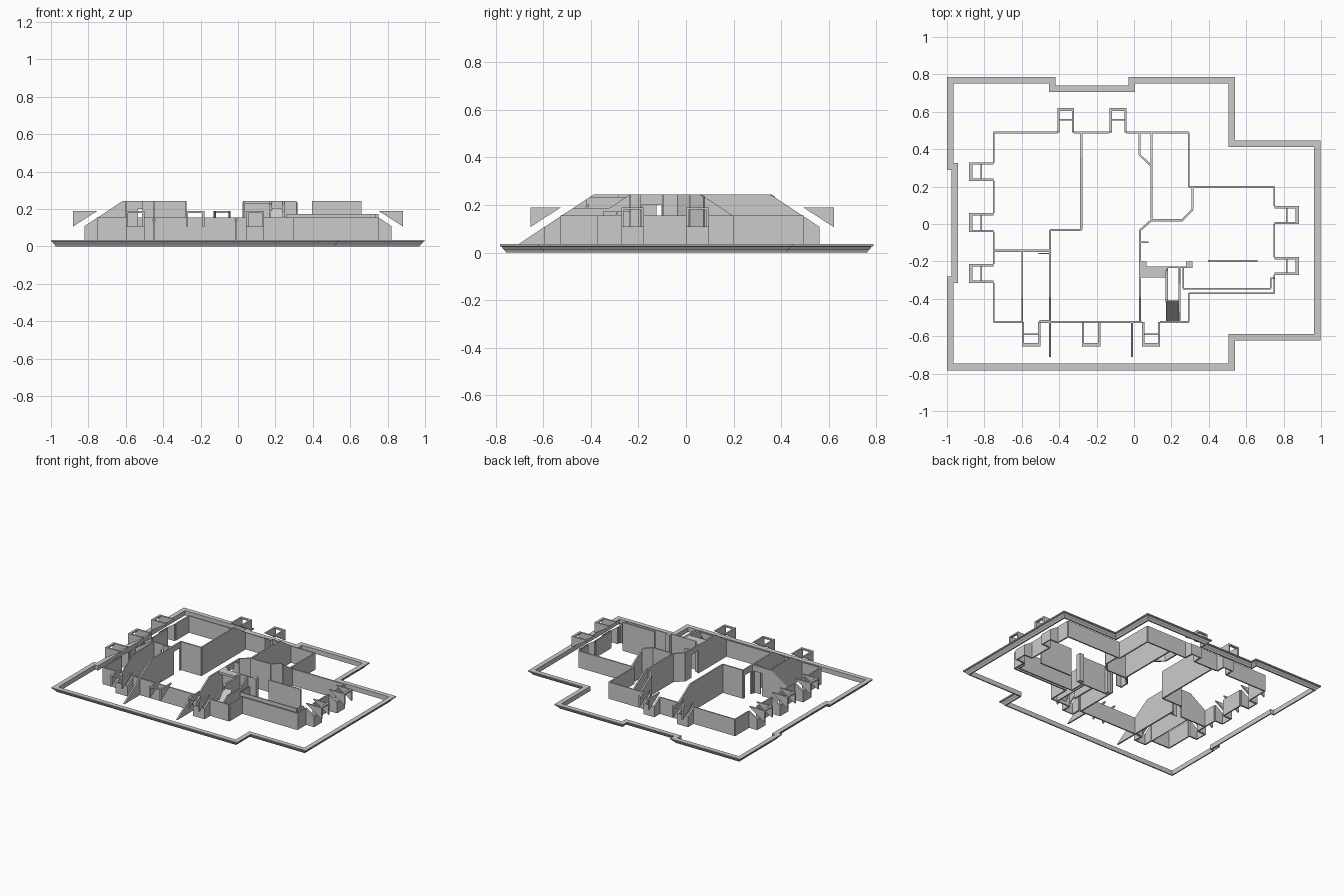
import bpy, bmesh, math
from mathutils import Vector

if "Cube" in bpy.data.objects:
    bpy.data.objects.remove(bpy.data.objects["Cube"])

FLOOR, KNEE, CEIL, PITCH = 0.03, 0.155, 0.243, 0.66


def roof(x, y):
    """Underside of the hipped roof (main block plus east wing), capped at the ceiling."""
    main = min(x + .75, .293 - x, y + .523, .49 - y)
    wing = min(x + .75, .75 - x, y + .37, .197 - y)
    return max(FLOOR + .002, min(CEIL, KNEE + PITCH * max(main, wing)))


def finish(name, bm):
    bmesh.ops.recalc_face_normals(bm, faces=bm.faces)
    me = bpy.data.meshes.new(name)
    bm.to_mesh(me)
    bm.free()
    ob = bpy.data.objects.new(name, me)
    bpy.context.collection.objects.link(ob)
    return ob


def prism(name, pts, depth):
    """Extrude a flat 3D outline by a depth vector."""
    bm = bmesh.new()
    f = bm.faces.new([bm.verts.new(p) for p in pts])
    r = bmesh.ops.extrude_face_region(bm, geom=[f])
    bmesh.ops.translate(bm, vec=depth, verts=[v for v in r['geom'] if isinstance(v, bmesh.types.BMVert)])
    return finish(name, bm)


def box(name, x0, x1, y0, y1, z0, z1):
    return prism(name, [(x0, y0, z0), (x1, y0, z0), (x1, y1, z0), (x0, y1, z0)], Vector((0, 0, z1 - z0)))


def wall(name, a, b, th=.011, top=None, doors=(), head=.19):
    """Upright wall from a to b; its top follows the roof, doors are (start, end) distances."""
    a, b = Vector(a), Vector(b)
    L = (b - a).length
    d = (b - a) / L
    n = max(2, int(L / .005))
    prof = []
    for i in range(n + 1):
        p = a + d * (L * i / n)
        prof.append((L * i / n, top if top else roof(p.x, p.y)))
    # keep only the points where the slope changes
    keep = [prof[0]]
    for p, q, r in zip(prof, prof[1:], prof[2:]):
        if abs((q[1] - p[1]) - (r[1] - q[1])) > 1e-5:
            keep.append(q)
    keep.append(prof[-1])
    out = [(0, FLOOR)]
    for s, e in doors:
        out += [(s, FLOOR), (s, head), (e, head), (e, FLOOR)]
    out += [(L, FLOOR)] + keep[::-1]
    side = Vector((-d.y, d.x)) * th
    pts = [(a.x + d.x * s - side.x / 2, a.y + d.y * s - side.y / 2, z) for s, z in out]
    prism(name, pts, Vector((side.x, side.y, 0)))


def chain(name, pts, **kw):
    for a, b in zip(pts, pts[1:]):
        wall(name, a, b, **kw)


# Eaves moulding: profile swept round the stepped outline (clockwise)
outline = [(-1, .787), (-.42, .787), (-.42, .74), (-.03, .74), (-.03, .787), (.54, .787),
           (.54, .447), (.997, .447), (.997, -.622), (.54, -.622), (.54, -.782), (-1, -.782),
           (-1, -.28), (-.975, -.28), (-.975, .29), (-1, .29)]
profile = [(0, .035), (0, .027), (.008, .024), (.012, .016), (.02, .01), (.026, 0), (.035, 0), (.035, .035)]
bm = bmesh.new()
rows = []
for i, p in enumerate(outline):
    p = Vector(p)
    d0 = (p - Vector(outline[i - 1])).normalized()
    d1 = (Vector(outline[(i + 1) % len(outline)]) - p).normalized()
    inward = Vector((d0.y + d1.y, -d0.x - d1.x))
    rows.append([bm.verts.new((p.x + inward.x * o, p.y + inward.y * o, z)) for o, z in profile])
for r, s in zip(rows, rows[1:] + rows[:1]):
    for j in range(len(profile)):
        k = (j + 1) % len(profile)
        bm.faces.new((r[j], r[k], s[k], s[j]))
finish("eaves_moulding", bm)

# Dormers: (knee wall point, outward direction, start, end, has a window recess)
sides = {
    'left': ((-1, 0), -.75, [(.23, .33, 1), (-.043, .058, 1), (-.315, -.215, 1)]),
    'right': ((1, 0), .75, [(0, .096, 1), (-.272, -.177, 1)]),
    'back': ((0, 1), .49, [(-.41, -.32, 1), (-.13, -.04, 1)]),
    'front': ((0, -1), -.523, [(-.6, -.5, 1), (-.278, -.18, 0), (.043, .139, 1)]),
}
spans = {'left': (-.523, .49), 'right': (-.37, .197), 'back': (-.75, .293), 'front': (-.75, .293)}
T = .012
for side, (out, base, dormers) in sides.items():
    sgn = out[0] + out[1]

    def P(along, off):
        """Plan point at a distance along the wall and outwards from it."""
        w = base + sgn * off
        return (w, along) if out[0] else (along, w)

    cuts = sorted((s, e) for s, e, rec in dormers if rec)
    edges = [spans[side][0]] + [v for c in cuts for v in c] + [spans[side][1]]
    for s, e in zip(edges[::2], edges[1::2]):
        wall(side + "_knee_wall", P(s, 0), P(e, 0), th=.01)
    for s, e, rec in dormers:
        along = Vector((0, T, 0)) if out[0] else Vector((T, 0, 0))
        for c in (s, e - T):
            tri = [(*P(c, .131), .107), (*P(c, .131), .19), (*P(c, .002), .19)]
            prism(side + "_dormer_cheek", tri, along)
            if rec:
                wall(side + "_window_reveal", P(c + T / 2, 0), P(c + T / 2, .07), th=T)
        if rec:
            wall(side + "_window_sill_wall", P(s, .067), P(e, .067), th=.008, top=.11)
        x0, y0 = P(s, .114)
        x1, y1 = P(e, .131)
        box(side + "_dormer_lintel", min(x0, x1), max(x0, x1), min(y0, y1), max(y0, y1), .18, .19)

# Remaining outer walls where the wing meets the main block
chain("wing_back_wall", [(.293, .49), (.293, .197), (.75, .197)], th=.01)
chain("wing_front_wall", [(.293, -.523), (.293, -.37), (.75, -.37)], th=.01)

# West rooms
wall("hall_wall", (-.282, .49), (-.282, -.03))
wall("hall_return_wall", (-.45, -.033), (-.28, -.033))
wall("west_cross_wall", (-.45, -.033), (-.45, -.71), doors=[(.015, .09)], head=.2)
wall("west_room_wall", (-.75, -.143), (-.45, -.143), doors=[(.215, .285)], head=.2)
wall("west_closet_wall", (-.597, -.143), (-.597, -.523), th=.007)
wall("west_door_jamb", (-.51, -.157), (-.455, -.157), th=.006)
wall("front_fin_wall", (-.01, -.523), (-.01, -.71))
wall("front_niche", (-.505, -.518), (-.45, -.518), th=.01)

# Central walls, with the angled closet and lobby corners
chain("central_wall", [(.093, .49), (.093, .02), (.033, -.033)])
wall("central_stair_wall", (.033, -.033), (.033, -.523), doors=[(.07, .155)], head=.2)
chain("corner_closet_wall", [(.03, .49), (.03, .37), (.093, .31)])
chain("lobby_wall", [(.093, .02), (.258, .02), (.313, .077), (.313, .197)])
wall("lobby_stub", (.033, -.097), (.077, -.097), th=.008)

# Stair enclosure
wall("stair_head_wall", (.033, -.232), (.28, -.232), th=.009)
for x in (.033, .278):
    box("stair_post", x, x + .034, -.234, -.2, FLOOR, CEIL)
box("stair_landing_slab", .036, .172, -.285, -.235, .226, CEIL)
wall("stair_side_wall", (.175, -.235), (.175, -.42), th=.013)
wall("stair_outer_wall", (.243, -.235), (.243, -.52), th=.009)
prism("stair_soffit", [(.17, -.41, .205), (.17, -.525, .06), (.17, -.525, .045), (.17, -.41, .19)],
      Vector((.068, 0, 0)))

# East wing partitions
wall("wing_centre_wall", (.395, -.197), (.66, -.197), top=CEIL)
chain("wing_inner_wall", [(.263, -.235), (.263, -.345), (.73, -.345), (.73, -.29), (.75, -.29)], th=.008, top=.173)
